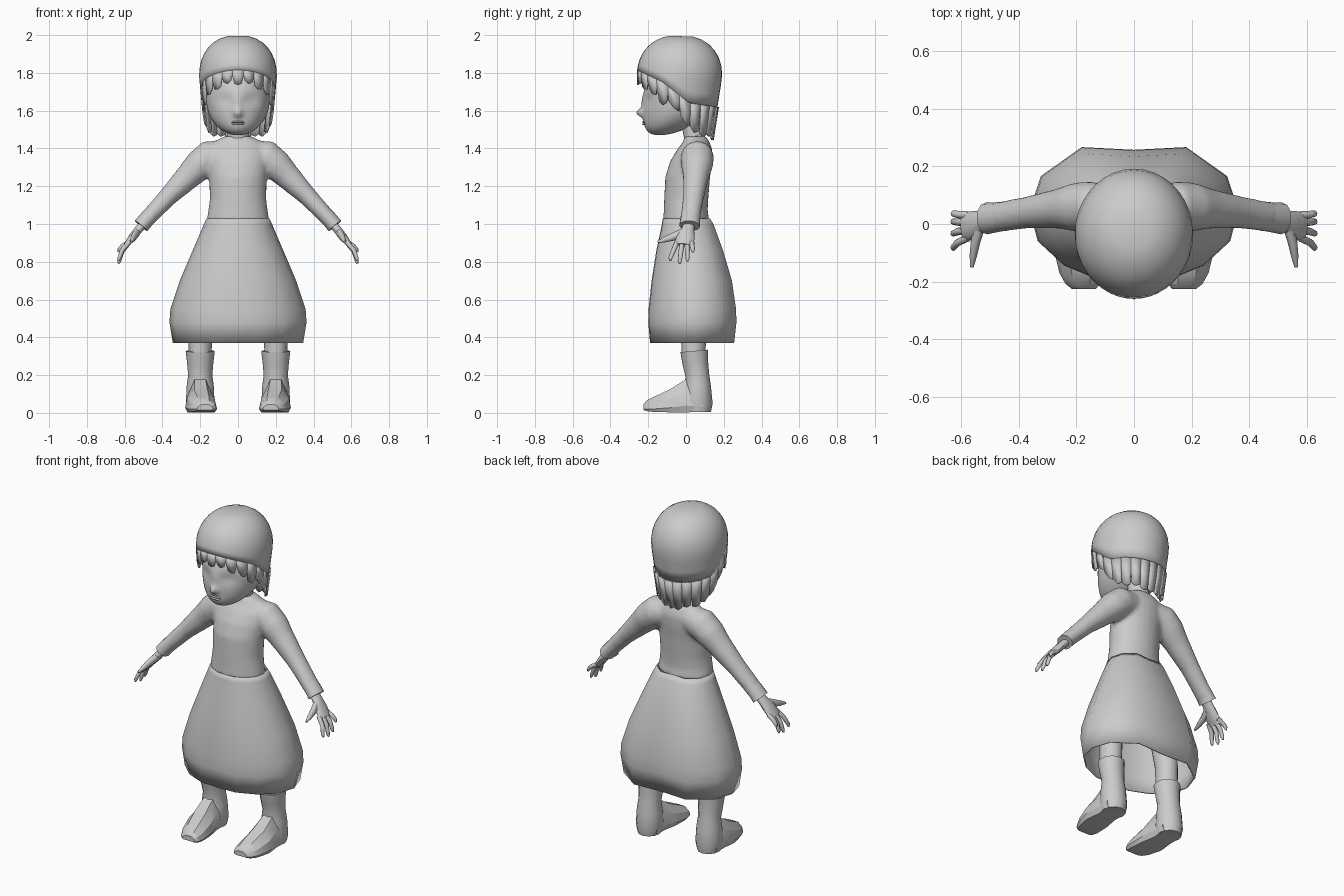
import bpy, bmesh, math
from mathutils import Vector

if "Cube" in bpy.data.objects:
    bpy.data.objects.remove(bpy.data.objects["Cube"])

grey = bpy.data.materials.new("plain_grey")
grey.use_nodes = True
grey.diffuse_color = (0.6, 0.6, 0.6, 1)
grey.node_tree.nodes["Principled BSDF"].inputs["Base Color"].default_value = grey.diffuse_color

X, Y = Vector((1, 0, 0)), Vector((0, 1, 0))


def finish(name, bm, angle=50, mirror=False):
    """Turn a bmesh into a shaded object."""
    bmesh.ops.recalc_face_normals(bm, faces=bm.faces)
    mesh = bpy.data.meshes.new(name)
    bm.to_mesh(mesh)
    bm.free()
    obj = bpy.data.objects.new(name, mesh)
    bpy.context.collection.objects.link(obj)
    mesh.materials.append(grey)
    for o in bpy.context.selected_objects:
        o.select_set(False)
    obj.select_set(True)
    bpy.context.view_layer.objects.active = obj
    bpy.ops.object.shade_smooth_by_angle(angle=math.radians(angle))
    if mirror:
        obj.modifiers.new("mirror", 'MIRROR').use_mirror_merge = False
    return obj


def loft(bm, rings, caps=True):
    """Join rings of points with quads and close the ends."""
    rows = [[bm.verts.new(p) for p in ring] for ring in rings]
    n = len(rows[0])
    for a, b in zip(rows, rows[1:]):
        for i in range(n):
            j = (i + 1) % n
            bm.faces.new((a[i], a[j], b[j], b[i]))
    if caps:
        bm.faces.new(rows[0][::-1])
        bm.faces.new(rows[-1])


def tube(bm, path, sizes, n=10, side=Y, flip=1):
    """Elliptical tube: sizes are (half width along side, half thickness)."""
    pts = [Vector((p[0] * flip, p[1], p[2])) for p in path]
    rings = []
    for i, (p, (a, b)) in enumerate(zip(pts, sizes)):
        t = (pts[min(i + 1, len(pts) - 1)] - pts[max(i - 1, 0)]).normalized()
        u = (side - t * side.dot(t)).normalized()
        v = t.cross(u)
        angles = [2 * math.pi * k / n for k in range(n)]
        rings.append([p + u * a * math.cos(w) + v * b * math.sin(w) for w in angles])
    loft(bm, rings)


def interp(x, table):
    for (x0, y0), (x1, y1) in zip(table, table[1:]):
        if x <= x1:
            return y0 + (y1 - y0) * max(0, x - x0) / (x1 - x0)
    return table[-1][1]


def body_ring(section, z, half, front, back):
    mid, depth = (front + back) / 2, (back - front) / 2
    return [(x * half, mid + y * depth, z) for x, y in section]


# Blouse: torso and sleeves fused into one soft surface
bm = bmesh.new()
circle = [(math.cos(k * math.pi / 12), math.sin(k * math.pi / 12)) for k in range(24)]
torso = [(1.01, .168, -.122, .125), (1.07, .158, -.118, .115), (1.13, .15, -.116, .118),
         (1.25, .153, -.11, .128), (1.33, .16, -.085, .138), (1.39, .16, -.05, .14),
         (1.435, .13, -.015, .125), (1.465, .07, -.01, .105)]
loft(bm, [body_ring(circle, *r) for r in torso])
arm = [(.06, .06, 1.375), (.15, .06, 1.355), (.205, .058, 1.31), (.26, .053, 1.255),
       (.37, .04, 1.145), (.45, .027, 1.06), (.505, .02, .998)]
arm_size = [(.07, .07), (.088, .09), (.085, .083), (.07, .07), (.056, .051), (.053, .045), (.053, .04)]
for s in (1, -1):
    tube(bm, arm, arm_size, 16, flip=s)
blouse = finish("blouse", bm, 80)
rm = blouse.modifiers.new("fuse", 'REMESH')
rm.mode, rm.voxel_size, rm.use_smooth_shade = 'VOXEL', .012, True
sm = blouse.modifiers.new("soften", 'SMOOTH')
sm.factor, sm.iterations = .5, 6

# Cuffs
bm = bmesh.new()
tube(bm, [(.43, .03, 1.08), (.48, .023, 1.03), (.513, .019, .99)],
     [(.05, .042), (.052, .042), (.055, .043)], 12)
finish("sleeve_cuff", bm, 50, True)

# Skirt: faceted bell, open below
bm = bmesh.new()
half = [(.5, 1), (.89, .57), (1, .06), (.92, -.4), (.67, -.76), (.33, -.98)]
section = [(0, .96)] + half + [(0, -1)] + [(-x, y) for x, y in reversed(half)]
skirt = [(1.03, .166, -.123, .127), (1.0, .18, -.127, .145), (.86, .24, -.157, .196),
         (.7, .308, -.182, .243), (.55, .358, -.198, .265), (.48, .363, -.2, .267), (.37, .345, -.19, .255)]
loft(bm, [body_ring(section, *r) for r in skirt], caps=False)
skirt_obj = finish("skirt", bm, 60)
sol = skirt_obj.modifiers.new("cloth", 'SOLIDIFY')
sol.thickness, sol.offset = .008, -1

# Neck
bm = bmesh.new()
tube(bm, [(0, .05, 1.4), (0, .045, 1.46), (0, .02, 1.58)], [(.06, .065), (.055, .058), (.055, .06)], 16)
finish("neck", bm)

# Head: ovoid with forward chin, nose and shallow eye sockets
bm = bmesh.new()
bmesh.ops.create_uvsphere(bm, u_segments=64, v_segments=44, radius=1)


def bump(x, z, cx, cz, wx, wz):
    return math.exp(-((x - cx) / wx) ** 2 - ((z - cz) / wz) ** 2)


for v in bm.verts:
    x, z = v.co.x * .168, 1.66 + v.co.z * .19
    y = -.04 + v.co.y * .185 - .1 * min(v.co.z, 0) ** 2
    if v.co.y < 0:
        y -= .035 * bump(x, z, 0, 1.588, .02, .022) + .01 * bump(x, z, 0, 1.64, .018, .05)
        y += .012 * bump(abs(x), z, .075, 1.66, .04, .035)
    v.co = (x, y, z)
finish("head", bm, 80)

# Lips
bm = bmesh.new()
for z in (1.529, 1.541):
    tube(bm, [(-.046, -.206, 1.535), (-.02, -.22, z), (0, -.224, z), (.02, -.22, z), (.046, -.206, 1.535)],
         [(.003, .002), (.007, .006), (.008, .006), (.007, .006), (.003, .002)], 8)
finish("lips", bm)


# Hair: smooth cap with a slanted edge and cut locks below it
def hair_point(angle, z):
    c = math.cos(angle)
    if z > 1.78:
        r = max(0, 1 - ((z - 1.78) / .22) ** 2.25) ** (1 / 2.25)
    else:
        r = 1 - (.45 - .25 * c) * (1.78 - z)
    return Vector((.206 * r * math.sin(angle), -.034 - .226 * r * c, z))


def seam(angle):
    return interp(-.034 - .226 * math.cos(angle), [(-.26, 1.815), (-.13, 1.755), (.02, 1.64), (.19, 1.62)])


def tip(angle):
    return interp(abs(math.degrees(angle)), [(0, 1.735), (35, 1.71), (62, 1.63), (76, 1.63),
                                             (95, 1.55), (112, 1.475), (180, 1.435)])


bm = bmesh.new()
COLS = 36
turns = [2 * math.pi * k / COLS for k in range(COLS)]
rings = []
for row in range(1, 11):
    f = (row / 10) ** 1.7
    rings.append([hair_point(a, 2 + (seam(a) - 2) * f) for a in turns])
loft(bm, rings, caps=False)
bm.verts.ensure_lookup_table()
bm.faces.new(bm.verts[:COLS])
cap = finish("hair_cap", bm, 70)

bm = bmesh.new()
LOCKS = 22
width = 2 * math.pi / LOCKS
for k in range(LOCKS):
    mid = k * width
    mid = mid - 2 * math.pi if mid > math.pi else mid
    drop = .018 if k % 2 else 0
    front = abs(mid) < 1.3
    rows = []
    for f, narrow in ((0, 1), (.45, 1), (1, .68 if front else .9)):
        row = []
        for e in (-.5, 0, .5):
            a = mid + e * width * narrow
            low = tip(a) + drop * (1 if front else .5) + (.012 if e else 0)
            row.append(bm.verts.new(hair_point(a, seam(a) + (low - seam(a)) * f)))
        rows.append(row)
    for a, b in zip(rows, rows[1:]):
        for i in (0, 1):
            bm.faces.new((a[i], a[i + 1], b[i + 1], b[i]))
locks = finish("hair_locks", bm, 15)
for obj in (cap, locks):
    sol = obj.modifiers.new("thickness", 'SOLIDIFY')
    sol.thickness, sol.offset = .008, -1

# Hands: palm, four fingers and thumb
bm = bmesh.new()
tube(bm, [(.485, .018, 1.015), (.525, .01, .972), (.555, -.002, .935), (.592, -.01, .888)],
     [(.03, .022), (.034, .023), (.048, .022), (.05, .014)], 10)
for y, tip_y, tip_z in ((-.047, -.083, .805), (-.02, -.033, .79), (.006, .008, .802), (.03, .036, .85)):
    drop = .9 - tip_z
    tube(bm, [(.575, y, .905), (.613, (y + tip_y) / 2, .905 - drop * .45), (.628, tip_y, tip_z + .015),
              (.632, tip_y, tip_z)], [(.014, .013), (.013, .012), (.011, .01), (.005, .005)], 8)
tube(bm, [(.535, -.01, .955), (.55, -.06, .935), (.558, -.11, .918), (.563, -.15, .905)],
     [(.018, .024), (.017, .022), (.013, .015), (.006, .006)], 8, side=X)
finish("hand", bm, 60, True)

# Legs
bm = bmesh.new()
tube(bm, [(.2, .04, .28), (.2, .04, .45), (.14, .03, .8)], [(.062, .06), (.068, .063), (.075, .07)], 12)
finish("leg", bm, 50, True)

# Boots: round shaft and angular foot
bm = bmesh.new()
tube(bm, [(.2, .044, .328), (.2, .05, .26), (.2, .06, .2), (.2, .062, .14), (.2, .063, .05), (.2, .062, .005)],
     [(.074, .077), (.068, .069), (.063, .064), (.07, .072), (.078, .076), (.07, .066)], 12)
finish("boot_shaft", bm, 50, True)
bm = bmesh.new()
foot_side = [(.85, 0), (1, .2), (.88, .6), (.42, 1)]
foot_section = foot_side + [(-x, z) for x, z in reversed(foot_side)]
foot = [(.09, .2, .07, .005, .15), (0, .2, .068, .003, .178), (-.085, .197, .083, .003, .125),
        (-.17, .185, .074, .005, .085), (-.208, .178, .06, .009, .066), (-.225, .174, .042, .015, .045)]
loft(bm, [[(cx + x * hx, y, low + z * (top - low)) for x, z in foot_section] for y, cx, hx, low, top in foot])
finish("boot_foot", bm, 25, True)
